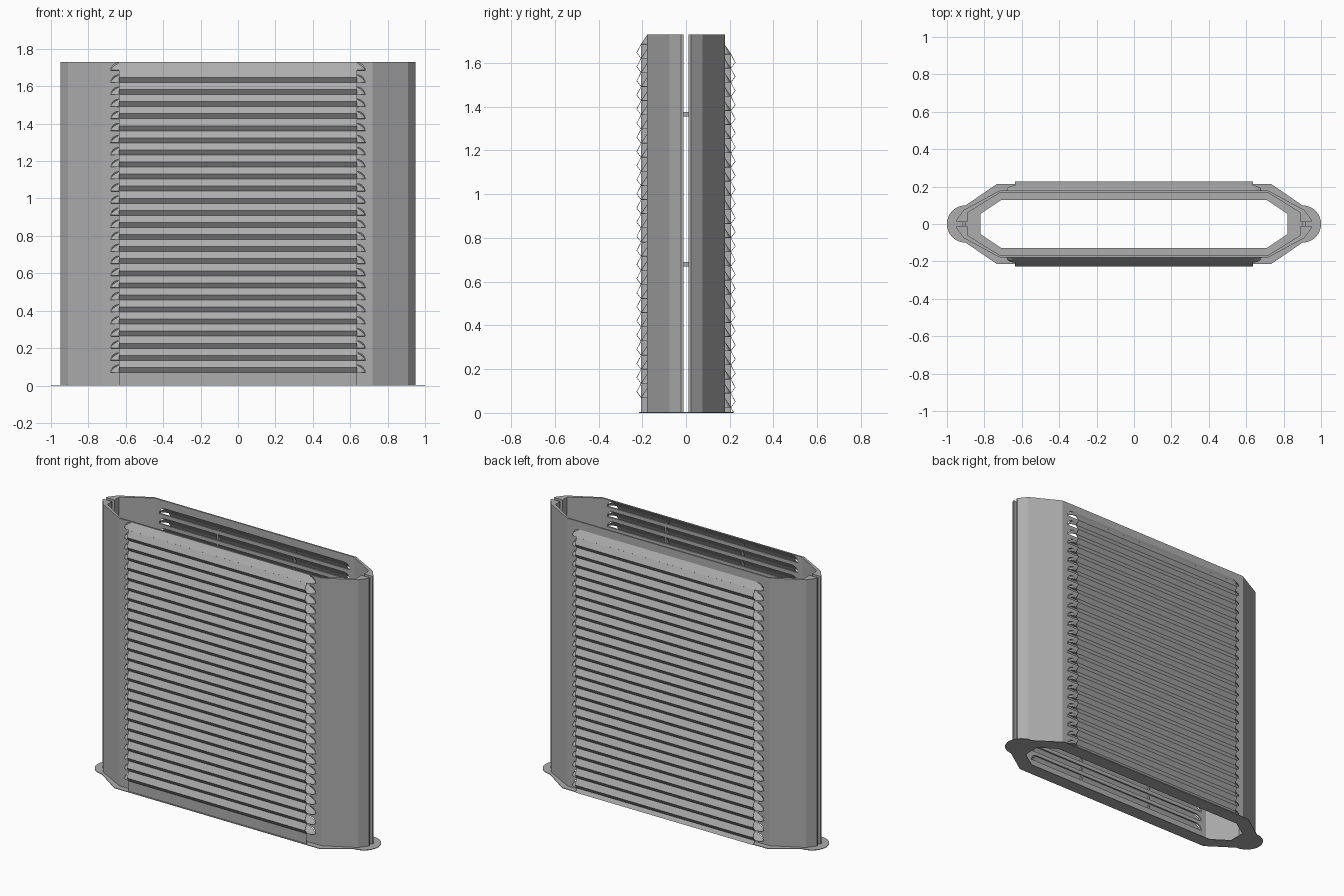
import bpy, bmesh, math
from mathutils import Vector

cube = bpy.data.objects.get("Cube")
if cube:
    bpy.data.objects.remove(cube, do_unlink=True)

grey = bpy.data.materials.new("metal_grey")
grey.use_nodes = True
grey.diffuse_color = (0.42, 0.42, 0.42, 1)
grey.node_tree.nodes["Principled BSDF"].inputs["Base Color"].default_value = (0.42, 0.42, 0.42, 1)

H = 1.73                     # panel height
PITCH = 0.0646               # louvre spacing
COUNT = 26                   # hoods per panel
HOOD = 0.04                  # hood height
BLADE, SLOT = 0.635, 0.68    # half widths of blades and slots
WALL_IN, WALL, VALLEY, TIP = 0.168, 0.178, 0.205, 0.225


def finish(bm, name, thickness=0):
    bmesh.ops.remove_doubles(bm, verts=bm.verts, dist=1e-5)
    bmesh.ops.recalc_face_normals(bm, faces=bm.faces)
    mesh = bpy.data.meshes.new(name)
    bm.to_mesh(mesh)
    bm.free()
    mesh.materials.append(grey)
    obj = bpy.data.objects.new(name, mesh)
    bpy.context.collection.objects.link(obj)
    if thickness:
        mod = obj.modifiers.new("thickness", "SOLIDIFY")
        mod.thickness = thickness
        mod.offset = 0
    return obj


def prism(bm, points, direction):
    """Extrude a closed outline along a direction."""
    face = bm.faces.new([bm.verts.new(p) for p in points])
    ext = bmesh.ops.extrude_face_region(bm, geom=[face])
    moved = [g for g in ext["geom"] if isinstance(g, bmesh.types.BMVert)]
    bmesh.ops.translate(bm, verts=moved, vec=Vector(direction))


def box(bm, x0, x1, y0, y1, z0, z1):
    prism(bm, [(x0, y0, z0), (x1, y0, z0), (x1, y1, z0), (x0, y1, z0)], (0, 0, z1 - z0))


def grid(bm, rows):
    """Skin a list of equal-length point rows."""
    verts = [[bm.verts.new(p) for p in row] for row in rows]
    for a, b in zip(verts, verts[1:]):
        for i in range(len(a) - 1):
            bm.faces.new((a[i], a[i + 1], b[i + 1], b[i]))


def build_panel(side, s, first_valley):
    valleys = [first_valley - k * PITCH for k in range(COUNT)]
    steps = 6
    quarter = [math.pi / 2 * i / steps for i in range(steps + 1)]

    # slotted wall: bars flaring round the slot corners
    bm = bmesh.new()
    for k, v in enumerate(valleys):
        top = valleys[k - 1] if k else H
        arc = [(BLADE + (SLOT - BLADE) * math.sin(a), v + HOOD * math.cos(a)) for a in quarter]
        outline = arc + [(SLOT, top), (-SLOT, top)] + [(-x, z) for x, z in reversed(arc)]
        prism(bm, [(x, s * WALL_IN, z) for x, z in outline], (0, s * (WALL - WALL_IN), 0))
    box(bm, -SLOT, SLOT, s * WALL_IN, s * WALL, 0, valleys[-1])
    finish(bm, side + "_slotted_wall")

    # folded end flanges with the closing wedge
    bm = bmesh.new()
    profile = [(SLOT, WALL), (0.72, WALL), (0.91, 0.075), (0.95, 0.022), (0.95, 0.012),
               (0.89, 0.012), (0.89, 0.06), (0.715, WALL_IN), (SLOT, WALL_IN)]
    for m in (-1, 1):
        prism(bm, [(m * x, s * y, 0) for x, y in profile], (0, 0, H))
    finish(bm, side + "_end_flanges")

    # hoods with rounded ends
    bm = bmesh.new()
    for v in valleys:
        rows = []
        for i in range(5):
            f = i / 4
            reach = (SLOT - BLADE) * math.sin(f * math.pi / 2)
            end = [(BLADE + reach * math.sin(a), s * (WALL + (VALLEY - WALL) * f * math.cos(a)),
                    v + HOOD * (1 - f)) for a in reversed(quarter)]
            rows.append(end + [(-x, y, z) for x, y, z in reversed(end)])
        grid(bm, rows)
    bmesh.ops.dissolve_degenerate(bm, edges=bm.edges, dist=1e-5)
    finish(bm, side + "_hoods", 0.003)

    # pleated blades
    path = []
    for v in valleys[:-1]:
        path += [(VALLEY, v), (TIP, v - 0.038)]
    path.append((VALLEY, valleys[-1]))
    path.append((VALLEY if s < 0 else TIP - 0.006, 0))
    bm = bmesh.new()
    grid(bm, [[(x, s * y, z) for x in (-BLADE, BLADE)] for y, z in path])
    finish(bm, side + "_blades", 0.003)

    # upright ribs behind the blades
    bm = bmesh.new()
    for x in (-0.27, 0.27):
        box(bm, x - 0.004, x + 0.004, s * (WALL - 0.004), s * VALLEY, 0, valleys[0])
    finish(bm, side + "_ribs")


build_panel("front", -1, 1.685)
build_panel("back", 1, 1.64)

# pins joining the two panels
bm = bmesh.new()
for m in (-1, 1):
    for z in (0.68, 1.365):
        box(bm, m * 0.91 - 0.01, m * 0.91 + 0.01, -0.013, 0.013, z - 0.01, z + 0.01)
finish(bm, "joining_pins")

# base ring with rounded tabs, built as four mirrored quarters
bm = bmesh.new()
arc = [(0.9 + 0.1 * math.cos(math.radians(a)), 0.1 * math.sin(math.radians(a)))
       for a in range(0, 100, 10)]
outer = arc + [(0.733, 0.214), (0, 0.214)]
inner = [(0.82, 0)] + [(0.82, 0.055)] * (len(arc) - 1) + [(0.71, 0.128), (0, 0.128)]
for mx in (-1, 1):
    for my in (-1, 1):
        grid(bm, [[(mx * x, my * y, 0.002) for x, y in ring] for ring in (outer, inner)])
bmesh.ops.dissolve_degenerate(bm, edges=bm.edges, dist=1e-5)
finish(bm, "base_ring", 0.004)
